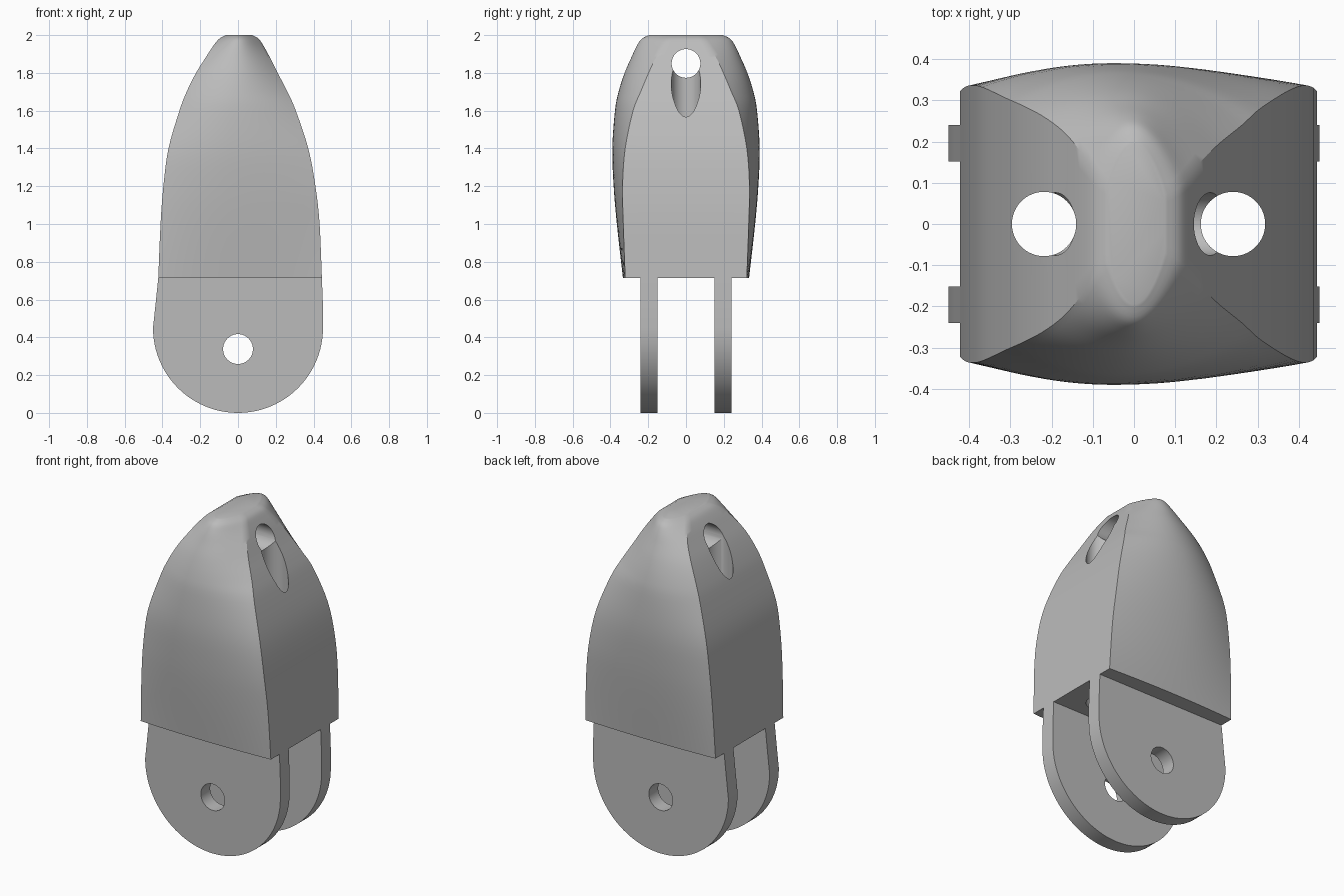
import bpy, bmesh, math

if "Cube" in bpy.data.objects:
    bpy.data.objects.remove(bpy.data.objects["Cube"])

grey = bpy.data.materials.new("plain grey")
grey.use_nodes = True
COLOR = (0.5, 0.5, 0.5, 1)
grey.diffuse_color = COLOR
grey.node_tree.nodes["Principled BSDF"].inputs["Base Color"].default_value = COLOR


def make_object(name, bm):
    bmesh.ops.recalc_face_normals(bm, faces=bm.faces)
    mesh = bpy.data.meshes.new(name)
    bm.to_mesh(mesh)
    bm.free()
    mesh.materials.append(grey)
    obj = bpy.data.objects.new(name, mesh)
    bpy.context.collection.objects.link(obj)
    return obj


def skin(name, rings):
    """Bridge a stack of closed rings and cap both ends."""
    bm = bmesh.new()
    loops = [[bm.verts.new(p) for p in ring] for ring in rings]
    count = len(loops[0])
    for low, high in zip(loops, loops[1:]):
        for i in range(count):
            j = (i + 1) % count
            bm.faces.new((low[i], low[j], high[j], high[i]))
    bm.faces.new(loops[0][::-1])
    bm.faces.new(loops[-1])
    return make_object(name, bm)


def rod(name, place, radius, start, end):
    """Round cutter; place(u, v, w) maps its circle and length to space."""
    turns = [2 * math.pi * i / 64 for i in range(64)]
    rings = [[place(radius * math.cos(a), radius * math.sin(a), w) for a in turns]
             for w in (start, end)]
    return skin(name, rings)


def cut(obj, cutters):
    for cutter in cutters:
        cutter.hide_render = True
        mod = obj.modifiers.new("bore", "BOOLEAN")
        mod.operation, mod.solver, mod.object = "DIFFERENCE", "EXACT", cutter
        bpy.context.view_layer.objects.active = obj
        bpy.ops.object.modifier_apply(modifier=mod.name)
        bpy.data.objects.remove(cutter)


def smooth(obj, degrees):
    bpy.ops.object.select_all(action="DESELECT")
    obj.select_set(True)
    bpy.context.view_layer.objects.active = obj
    bpy.ops.object.shade_smooth_by_angle(angle=math.radians(degrees))


# Body levels: z, right x, left x, right corner y, left corner y, crown y
BASE = 0.715
LEVELS = [
    (BASE, -.422, .444, .322, .322, .334),
    (1.0, -.41, .432, .332, .332, .366),
    (1.2, -.395, .41, .336, .336, .383),
    (1.4, -.368, .372, .332, .322, .390),
    (1.6, -.31, .306, .305, .28, .376),
    (1.7, -.272, .262, .288, .24, .357),
    (1.8, -.222, .21, .262, .198, .325),
    (1.88, -.172, .17, .225, .16, .29),
    (1.94, -.133, .137, .18, .12, .262),
    (1.98, -.1, .11, .13, .09, .235),
    (2.0, -.065, .075, .09, .07, .195),
]


def spline(rows, steps):
    """Catmull-Rom blend through the level rows."""
    last = len(rows) - 1
    for k in range(last):
        four = [rows[min(max(k + d, 0), last)] for d in (-1, 0, 1, 2)]
        for s in range(steps):
            t = s / steps
            yield [b + t / 2 * (c - a + t * (2 * a - 5 * b + 4 * c - d
                                             + t * (3 * (b - c) + d - a)))
                   for a, b, c, d in zip(*four)]
    yield rows[-1]


def section(row, half=12, side=8):
    """Bowed front and back joined by straight sides."""
    z, xr, xl, yr, yl, crown = row
    peak = -0.05 * math.sin(math.pi * (z - BASE) / (2 - BASE))
    bow = []
    for i in range(-half, half + 1):
        t = i / half
        x_end, y_end = (xl, yl) if t > 0 else (xr, yr)
        bow.append((peak + abs(t) * (x_end - peak), crown - (crown - y_end) * t * t))
    front = [(x, -y, z) for x, y in bow]
    back = [(x, y, z) for x, y in reversed(bow)]
    steps = [2 * j / side - 1 for j in range(1, side)]
    return (front + [(xl, yl * s, z) for s in steps]
            + back + [(xr, -yr * s, z) for s in steps])


body = skin("body", [section(row) for row in spline(LEVELS, 4)])

# Cord passage: two upright bores linked by a cross bore
cut(body, [
    rod("right_bore", lambda u, v, w: (u - .218, v, w), .078, .5, 2.2),
    rod("left_bore", lambda u, v, w: (u + .24, v, w), .078, .5, 2.2),
    rod("cross_bore", lambda u, v, w: (w, u, v + 1.85), .076, -.6, .6),
])
smooth(body, 30)

# Hinge lugs: rounded plates with a pin hole
R = 0.45
arc = [math.pi * (1 + i / 48) for i in range(49)]
outline = [(R * math.cos(a), R + R * math.sin(a)) for a in arc]
outline += [(.45, .56), (.444, BASE), (-.422, BASE), (-.436, .58)]
for name, y0, y1 in (("front_lug", -.24, -.152), ("back_lug", .152, .24)):
    lug = skin(name, [[(x, y, z) for x, z in outline] for y in (y0, y1)])
    cut(lug, [rod("pin_hole", lambda u, v, w: (u, w, v + .338), .079, -.5, .5)])
    smooth(lug, 30)
